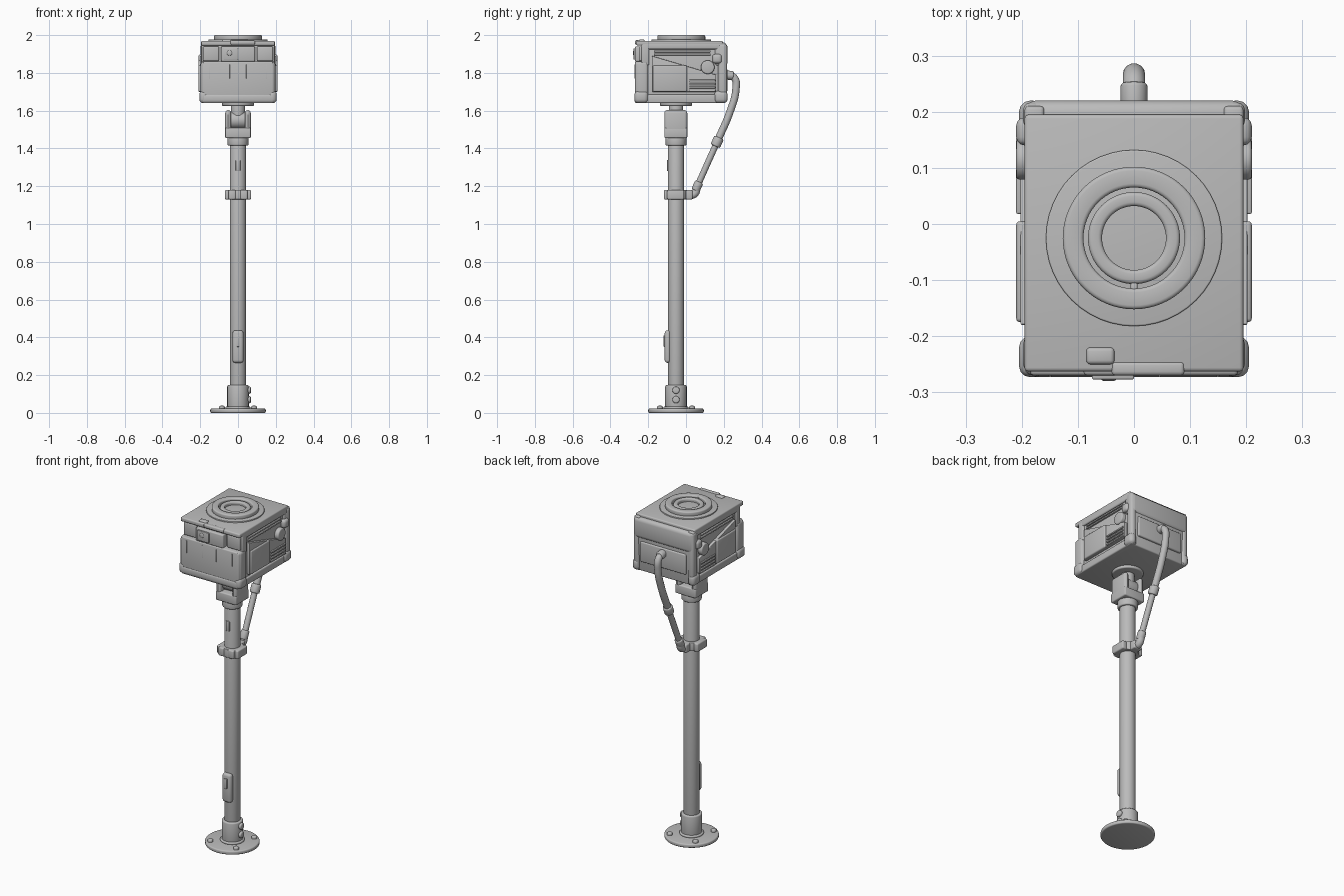
import bpy, bmesh, math
from mathutils import Vector, Matrix

cube = bpy.data.objects.get("Cube")
if cube:
    bpy.data.objects.remove(cube, do_unlink=True)

grey = bpy.data.materials.new("plain grey")
grey.use_nodes = True
grey.diffuse_color = (.5, .5, .5, 1)
grey.node_tree.nodes["Principled BSDF"].inputs["Base Color"].default_value = grey.diffuse_color

# Shared measures: pole axis, turret axis and the limits of the head
POLE_Y = -.053
TURRET_Y = -.025
HALF = .195
CORE = HALF - .01
FRONT, BACK = -.27, .22
LOW, SHELF, TOP = 1.64, 1.86, 1.97
FINE, SOFT, ROUND = .003, .007, .015


def finish(name, bm, bevel, mirror=False):
    """Bevel the hard edges, shade by angle and link the part."""
    bmesh.ops.recalc_face_normals(bm, faces=bm.faces)
    edges = [e for e in bm.edges if e.calc_face_angle(0) > .5]
    bmesh.ops.bevel(bm, geom=edges, offset=bevel, segments=3, profile=.5,
                    affect='EDGES', clamp_overlap=True)
    mesh = bpy.data.meshes.new(name)
    bm.to_mesh(mesh)
    bm.free()
    mesh.materials.append(grey)
    mesh.polygons.foreach_set("use_smooth", [True] * len(mesh.polygons))
    mesh.set_sharp_from_angle(angle=math.radians(35))
    obj = bpy.data.objects.new(name, mesh)
    bpy.context.collection.objects.link(obj)
    if mirror:
        obj.modifiers.new("both sides", 'MIRROR')


def prism(name, x, outline, bevel=SOFT, mirror=False):
    """Side outline of (y, z) points extruded along the x range."""
    left, right = x
    bm = bmesh.new()
    face = bm.faces.new([bm.verts.new((left, y, z)) for y, z in outline])
    out = bmesh.ops.extrude_face_region(bm, geom=[face])
    moved = [g for g in out["geom"] if isinstance(g, bmesh.types.BMVert)]
    bmesh.ops.translate(bm, verts=moved, vec=(right - left, 0, 0))
    finish(name, bm, bevel, mirror)


def box(name, x, y, z, bevel=SOFT, mirror=False):
    """Box from ranges; a single x value means a box centred on x = 0."""
    x = x if isinstance(x, tuple) else (-x, x)
    (front, back), (low, high) = y, z
    prism(name, x, [(front, low), (back, low), (back, high), (front, high)], bevel, mirror)


def rod(name, start, end, radius, bevel=SOFT, mirror=False):
    """Cylinder between two points."""
    a, b = Vector(start), Vector(end)
    turn = (b - a).to_track_quat('Z', 'Y').to_matrix().to_4x4()
    bm = bmesh.new()
    bmesh.ops.create_cone(bm, cap_ends=True, segments=48, radius1=radius, radius2=radius,
                          depth=(b - a).length, matrix=Matrix.Translation((a + b) / 2) @ turn)
    finish(name, bm, bevel, mirror)


def post(name, radius, low, high, y=POLE_Y, bevel=SOFT):
    """Upright cylinder."""
    rod(name, (0, y, low), (0, y, high), radius, bevel)


def ring(name, outer, inner, low, high, y, bevel=FINE):
    """Flat ring with a rectangular section."""
    bm = bmesh.new()
    section = [bm.verts.new((r, 0, z)) for r, z in
               ((inner, low), (outer, low), (outer, high), (inner, high))]
    edges = [bm.edges.new((section[i - 1], section[i])) for i in range(len(section))]
    bmesh.ops.spin(bm, geom=section + edges, cent=(0, 0, 0), axis=(0, 0, 1),
                   angle=math.tau, steps=64)
    bmesh.ops.remove_doubles(bm, verts=bm.verts, dist=.0001)
    bmesh.ops.translate(bm, verts=bm.verts, vec=(0, y, 0))
    finish(name, bm, bevel)


def cable(name, points, radius):
    """Round cable along smooth (y, z) points."""
    curve = bpy.data.curves.new(name, 'CURVE')
    curve.dimensions = '3D'
    curve.bevel_depth, curve.bevel_resolution, curve.use_fill_caps = radius, 5, True
    spline = curve.splines.new('BEZIER')
    spline.bezier_points.add(len(points) - 1)
    for knot, (y, z) in zip(spline.bezier_points, points):
        knot.co = (0, y, z)
        knot.handle_left_type = knot.handle_right_type = 'AUTO'
    curve.materials.append(grey)
    obj = bpy.data.objects.new(name, curve)
    bpy.context.collection.objects.link(obj)


def sleeve(name, centre, along, radius):
    """Short collar on the cable, pointing along a (y, z) direction."""
    middle = Vector((0, *centre))
    reach = Vector((0, *along)).normalized() * .025
    rod(name, middle - reach, middle + reach, radius)


# Foot, pole and collars
post("foot_plate", .147, 0, .023)
post("foot_socket", .057, .02, .147)
ring("socket_weld", .066, .05, .02, .035, POLE_Y, SOFT)
post("pole", .043, .02, 1.43, bevel=FINE)
post("pole_cap", .055, 1.415, 1.46)
for side in (-1, 1):
    y = POLE_Y + side * .085
    rod("foot_bolt", (.085, y, .01), (.085, y, .038), ROUND, mirror=True)
for z in (.07, .12):
    rod("socket_screw", (.04, POLE_Y, z), (.068, POLE_Y, z), .019)

# Plates on the front of the pole
box("pole_control", .029, (-.113, -.08), (.265, .437), ROUND)
box("control_button", .009, (-.12, -.1), (.35, .41), FINE)
box("pole_tag", .012, (-.1, -.08), (1.28, 1.34), FINE)

# Cable clamp round the pole
CLAMP = (1.13, 1.18)
ring("clamp_ring", .06, .04, *CLAMP, POLE_Y)
box("clamp_ear", (.04, .07), (-.1, -.01), CLAMP, mirror=True)
box("clamp_jaw", (.012, .05), (-.116, -.08), CLAMP, mirror=True)
box("clamp_arm", .026, (-.02, .035), CLAMP)

# Tilting fork under the head
FORK = (-.115, .007)
box("fork_base", .068, FORK, (1.455, 1.51))
box("fork_prong", (.036, .068), FORK, (1.455, 1.603), .02, mirror=True)
rod("fork_knuckle", (-.04, POLE_Y, 1.55), (.04, POLE_Y, 1.55), .044)
post("neck", .037, 1.55, LOW, bevel=FINE)
post("neck_flange", .085, 1.625, 1.66)

# Main housing with a shelf cut in the front
step = FRONT + .034
prism("housing", (-CORE, CORE),
      [(FRONT, LOW), (BACK - ROUND, LOW), (BACK - SOFT, SHELF), (BACK - ROUND, TOP - ROUND),
       (step, TOP - ROUND), (step, SHELF), (FRONT, SHELF)])
box("top_plate", HALF, (FRONT + SOFT, BACK - .025), (TOP - .025, TOP))
box("back_roll", HALF, (.15, BACK), (SHELF - .025, TOP - ROUND), .02)
box("back_panel", .15, (.19, BACK), (LOW + .06, SHELF - .04))
box("front_door", HALF, (FRONT, -.2), (LOW + SOFT, SHELF), ROUND)
box("front_bumper", HALF, (FRONT - FINE, -.2), (LOW, LOW + .05), ROUND)
box("door_rib", (.043, .048), (FRONT - FINE, -.25), (SHELF - .09, SHELF - ROUND), .002, mirror=True)
box("outer_door_rib", (.147, .152), (FRONT - FINE, -.25), (SHELF - .09, SHELF - ROUND), .002, mirror=True)

# Control block on the front shelf
box("front_block", .09, (FRONT, -.2), (SHELF, TOP - .03))
box("block_panel", (-.075, 0), (FRONT - SOFT, -.25), (SHELF + .01, TOP - .04), FINE)
rod("block_knob", (-.045, FRONT - .01, 1.905), (-.045, -.25, 1.905), ROUND)
box("block_handle", (-.085, -.035), (-.25, -.22), (TOP - .02, TOP + SOFT))
box("handle_bar", (-.04, .09), (FRONT, -.245), (TOP - .02, TOP + FINE))
box("shelf_panel", (.1, CORE), (-.25, -.22), (SHELF + FINE, TOP - .03), mirror=True)


def flank(name, reach, y, z, bevel=SOFT):
    """Mirrored pair of side parts standing out to the given x."""
    box(name, (.16, reach), y, z, bevel, mirror=True)


# Protective frame on both sides
flank("front_post", HALF + FINE, (FRONT + SOFT, -.2), (LOW + .01, SHELF), ROUND)
flank("upper_front_post", HALF, (step, -.195), (SHELF - .02, TOP - ROUND))
flank("rear_post", HALF + FINE, (.17, BACK - FINE), (LOW + .01, TOP - ROUND), ROUND)
flank("bottom_rail", HALF, (-.25, .21), (LOW, LOW + .045))
flank("top_rail", HALF, (step, .21), (TOP - .045, TOP - .01))
flank("front_corner_bumper", HALF + .01, (FRONT - FINE, -.2), (LOW, LOW + .065), .02)
flank("rear_corner_bumper", HALF + .01, (.15, BACK), (LOW, LOW + .065), .02)
flank("rear_latch", HALF + ROUND, (.14, .19), (SHELF - .01, SHELF + .04), ROUND)

# Side wedge with its screen, knob, grille and louvres
prism("side_wedge", (.16, HALF + SOFT),
      [(-.18, 1.7), (.16, 1.7), (.16, 1.79), (-.18, 1.89)], FINE, mirror=True)
flank("side_screen", HALF + ROUND, (-.175, .005), (1.7, 1.84))
rod("side_knob", (.16, .115, 1.83), (HALF + ROUND, .115, 1.83), .036, mirror=True)
for i in range(4):
    z = 1.7 + i * .018
    flank("side_grille", HALF + ROUND, (.018, .155), (z, z + .01), FINE)
for i in range(2):
    z = 1.893 + i * .016
    flank("side_louvre", HALF, (-.17, .13), (z, z + .01), FINE)

# Round turret on top: low disc, raised rim and an inner ring round a well
post("turret_disc", .157, TOP - .01, TOP + SOFT, TURRET_Y, FINE)
ring("turret_rim", .127, .09, TOP, 2, TURRET_Y, SOFT)
ring("turret_inner_ring", .082, .057, TOP, TOP + .025, TURRET_Y, SOFT)
box("turret_pointer", .006, (TURRET_Y - .1, TURRET_Y - .08), (TOP, 1.995), FINE)

# Cable from the back of the head down to the clamp
joint, end = (.165, 1.435), (.06, 1.2)
slope = Vector(joint) - Vector(end)
rod("cable_plug", (0, .2, 1.79), (0, .252, 1.785), .024)
cable("upper_cable", [(BACK, 1.79), (.258, 1.77), (.264, 1.71), (.235, 1.6), joint], .02)
sleeve("cable_joint", joint, slope, .027)
cable("lower_cable", [joint, end], .017)
sleeve("cable_end", end, slope, .023)
cable("cable_hook", [end, (.045, 1.16), (.01, 1.15)], .021)
